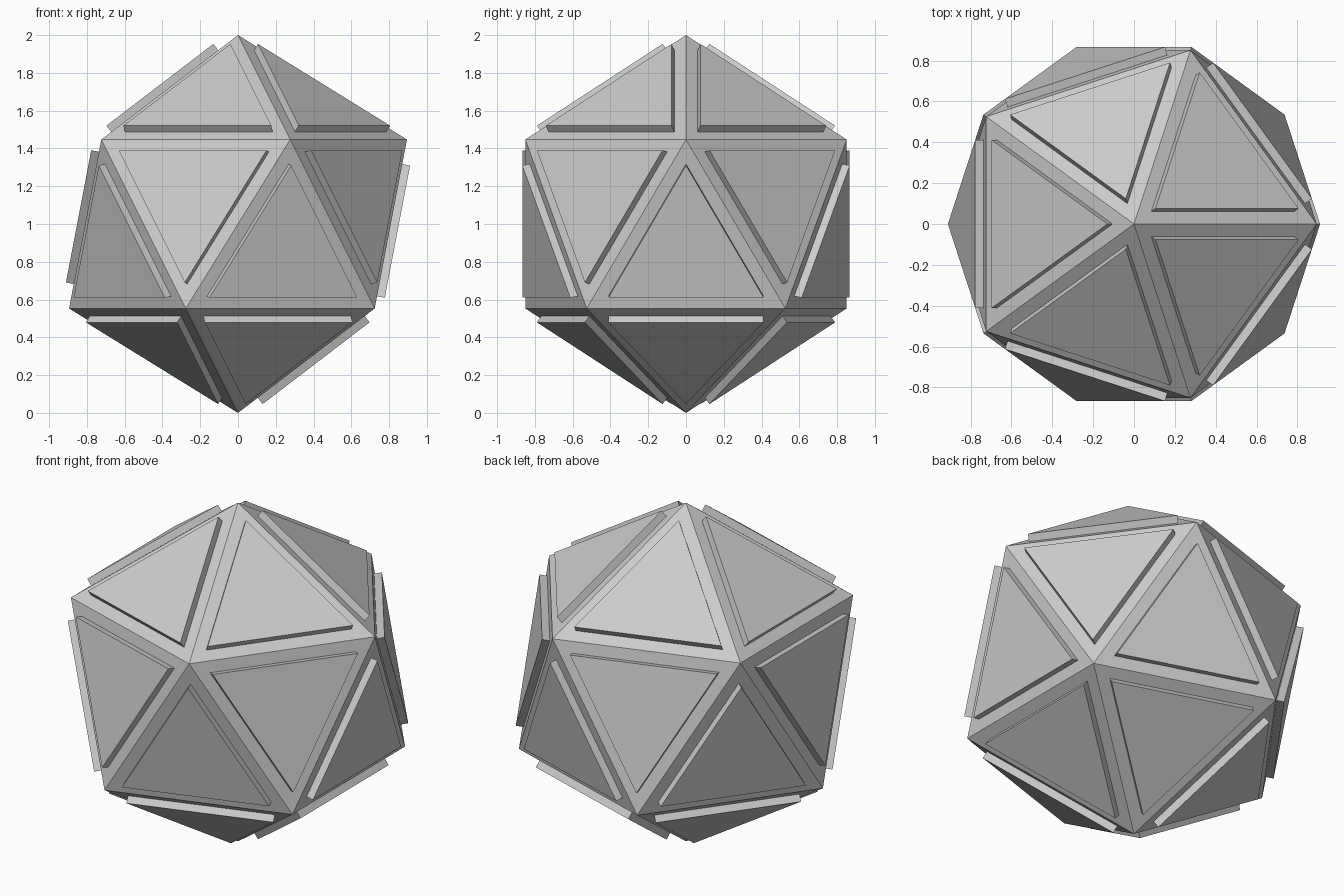
import bpy, bmesh
from mathutils import Matrix

if "Cube" in bpy.data.objects:
    bpy.data.objects.remove(bpy.data.objects["Cube"])

INSET = 0.066   # width of the frame around each face
RAISE = 0.042   # height of each triangular panel

# Icosahedron core, one vertex up, resting on its lowest vertex
bm = bmesh.new()
bmesh.ops.create_icosphere(bm, subdivisions=1, radius=1.0,
                           matrix=Matrix.Translation((0, 0, 1)))
bm.normal_update()

# Raised triangular panel with straight walls on every face
panels = list(bm.faces)
bmesh.ops.inset_individual(bm, faces=panels, thickness=INSET, depth=0,
                           use_even_offset=True)
bm.normal_update()
raised = bmesh.ops.extrude_discrete_faces(bm, faces=panels)["faces"]
for f in raised:
    f.normal_update()
    bmesh.ops.translate(bm, verts=list(f.verts), vec=f.normal * RAISE)

# discrete extrusion leaves the panel edges open or walled; make sure walls exist
bm.normal_update()

mesh = bpy.data.meshes.new("panelled_icosahedron")
bm.to_mesh(mesh)
bm.free()
obj = bpy.data.objects.new("panelled_icosahedron", mesh)
bpy.context.collection.objects.link(obj)
